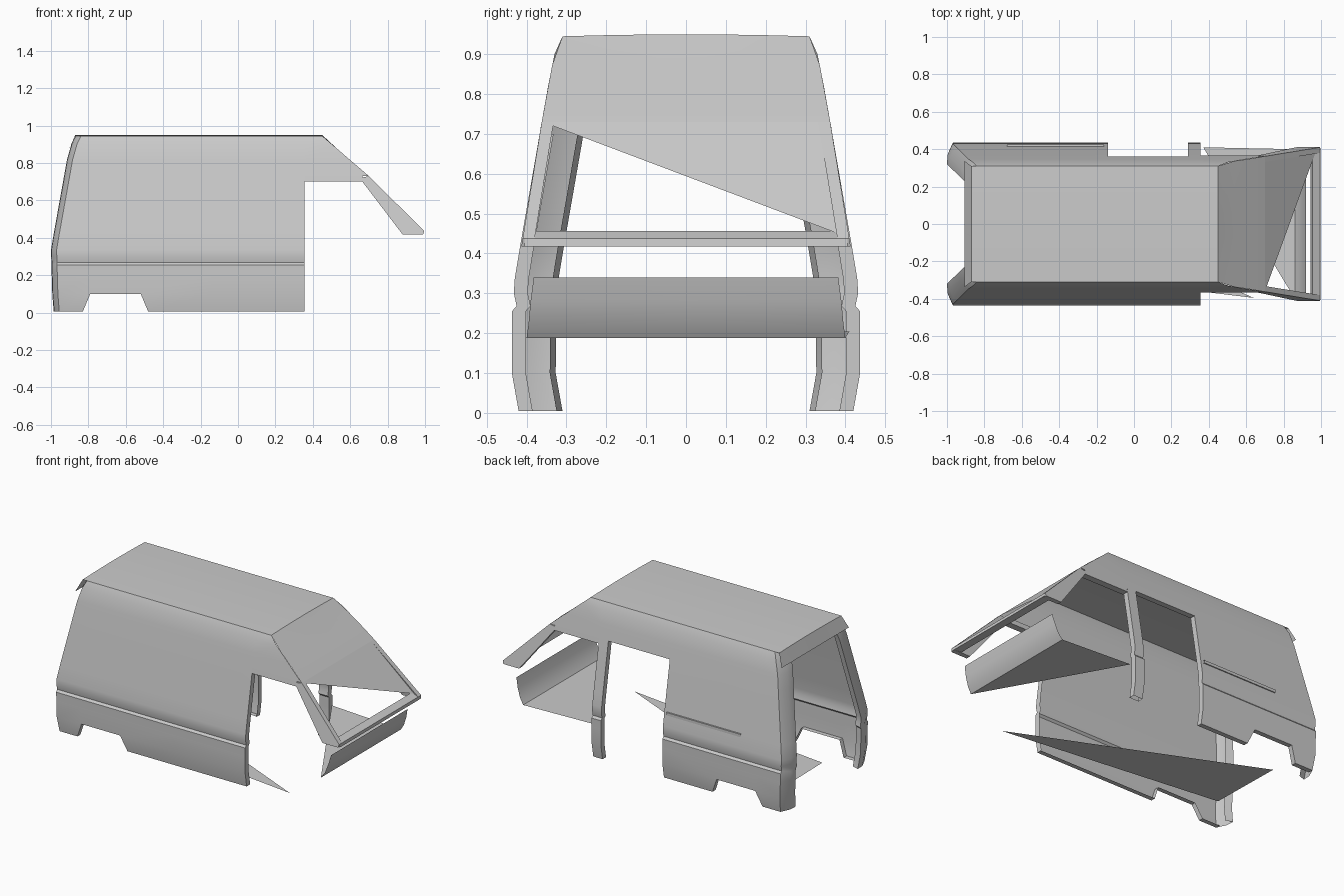
import bpy, bmesh, math

if "Cube" in bpy.data.objects:
    bpy.data.objects.remove(bpy.data.objects["Cube"])

# Body half-width by height: (z, y)
PROFILE = [(0.005, .42), (.1, .437), (.2, .436), (.255, .437), (.268, .425), (.3, .432),
           (.335, .43), (.42, .416), (.73, .362), (.82, .346), (.9, .33), (.945, .31)]
ZS = [p[0] for p in PROFILE]
TOP = .945


def lerp_table(table, v):
    if v <= table[0][0]:
        return table[0][1]
    for (a, p), (b, q) in zip(table, table[1:]):
        if v <= b:
            return p + (q - p) * (v - a) / (b - a)
    return table[-1][1]


def width(z):
    return lerp_table(PROFILE, z)


def rear(z):
    return lerp_table([(0, -.985), (.1, -.993), (.34, -1), (.87, -.905), (TOP, -.87)], z)


def front(z):
    return lerp_table([(.73, .70), (TOP, .45)], z)


def make(name, verts, faces, angle=35):
    mesh = bpy.data.meshes.new(name)
    mesh.from_pydata(verts, [], faces)
    bm = bmesh.new()
    bm.from_mesh(mesh)
    bmesh.ops.remove_doubles(bm, verts=bm.verts, dist=.0005)
    loose = [v for v in bm.verts if not v.link_faces]
    bmesh.ops.delete(bm, geom=loose, context='VERTS')
    bmesh.ops.recalc_face_normals(bm, faces=bm.faces)
    bm.to_mesh(mesh)
    bm.free()
    ob = bpy.data.objects.new(name, mesh)
    bpy.context.collection.objects.link(ob)
    bpy.ops.object.select_all(action='DESELECT')
    bpy.context.view_layer.objects.active = ob
    ob.select_set(True)
    bpy.ops.object.shade_smooth_by_angle(angle=math.radians(angle))
    return ob


def loft(name, rows, angle=35):
    n = len(rows[0])
    faces = [(i * n + j, i * n + j + 1, (i + 1) * n + j + 1, (i + 1) * n + j)
             for i in range(len(rows) - 1) for j in range(n - 1)]
    return make(name, [v for r in rows for v in r], faces, angle)


def column(c, z, s):
    """Point on body side for column c at height z."""
    w = width(z)
    low = z < .05
    if c == 0:
        return (rear(z), s * (w - .11), z)
    if c == 1:
        return (rear(z) + .003, s * (w - .06), z)
    if c == 2:
        return (rear(z) + .03, s * w, z)
    if c == 3:
        return (-.83 if low else -.79, s * w, z)
    if c == 4:
        return (-.48 if low else -.52, s * w, z)
    if c == 8:
        return (front(z), s * w, z)
    return ((-.14, .29, .355)[c - 5], s * w, z)


def side_body(name, s, sliding_door):
    verts, faces = [], []
    for z in ZS:
        verts += [column(c, z, s) for c in range(9)]
    for r in range(len(ZS) - 1):
        for c in range(8):
            below_header = ZS[r] < .72
            if c == 3 and r == 0:                              # wheel arch
                continue
            if c == 7 and below_header:                        # cab door opening
                continue
            if c == 5 and sliding_door and below_header:       # sliding door opening
                continue
            i = r * 9 + c
            faces.append((i, i + 1, i + 10, i + 9))
    return make(name, verts, faces)


def jamb(name, path, s, depth):
    """Inward return strip following an opening edge."""
    pts = []
    for (x0, z0), (x1, z1) in zip(path, path[1:]):
        pts.append((x0, z0))
        if abs(z1 - z0) > .15:
            mids = [z for z in ZS if min(z0, z1) < z < max(z0, z1)]
            for z in (mids if z1 > z0 else mids[::-1]):
                pts.append((x0 + (x1 - x0) * (z - z0) / (z1 - z0), z))
    pts.append(path[-1])
    return loft(name, [[(x, s * width(z), z), (x, s * (width(z) - depth), z)] for x, z in pts], 30)


# Side panels with rounded rear corners
side_body("front_side_panel", -1, False)
side_body("back_side_panel", 1, True)

# Roof with rear lip and sloping front cap
ts = [-1, -.6, -.2, .2, .6, 1]
roof_line = [(-.905, .87, .25), (-.87, TOP, .31), (-.3, TOP, .31), (.45, TOP, .31),
             (.535, .872, .336), (.62, .801, .349), (.70, .73, .362)]
loft("roof", [[(x, t * w, z + .005 * (1 - t * t) * (z > .9)) for t in ts]
              for x, z, w in roof_line])
for s, side in ((-1, "front"), (1, "back")):
    make(side + "_rear_roof_corner",
         [(-.905, s * .25, .87), (-.87, s * .31, TOP), (-.905, s * width(.87), .87)], [(0, 1, 2)])

# Remaining half of the windscreen
make("windscreen_panel", [(.70, -.36, .73), (.70, .362, .73), (.975, .395, .445)], [(0, 1, 2)])

for s, side in ((-1, "front"), (1, "back")):
    # Windscreen pillar: four-sided bar from header to cowl
    outline = [(.65, .72, .364), (.70, .73, .362), (.995, .437, .41), (.99, .418, .413), (.88, .418, .413)]
    n = len(outline)
    v = [(x, s * y, z) for x, z, y in outline] + [(x, s * (y - .03), z) for x, z, y in outline]
    make(side + "_windscreen_pillar", v,
         [tuple(range(n)), tuple(range(n, 2 * n))] +
         [(i, (i + 1) % n, (i + 1) % n + n, i + n) for i in range(n)], 20)
    # Header rail over the cab door
    loft(side + "_door_header",
         [[(x, s * .362, .73), (x, s * .367, .70), (x, s * .325, .70), (x, s * .325, .73)]
          for x in (.355, .665)], 20)
    # Edge returns: sill, wheel arch and rear opening
    end = -.14 if s > 0 else .355
    z0 = ZS[0]
    jamb(side + "_sill_return",
         [(-.955, z0), (-.83, z0), (-.79, .1), (-.52, .1), (-.48, z0), (end, z0)], s, .03)
    loft(side + "_rear_opening_return",
         [[(rear(z), s * (width(z) - .11), z), (rear(z) + .045, s * (width(z) - .095), z)]
          for z in ZS[:-1]])
    jamb(side + "_cab_door_jamb", [(.355, z0), (.355, .70)], s, .035)

# Sliding door opening and centre pillar
jamb("sliding_door_jamb", [(-.14, .005), (-.14, .73), (.29, .73), (.29, .005)], 1, .035)
loft("centre_pillar_inner", [[(x, width(z) - .035, z) for x in (.29, .355)] for z in ZS if z < .74])

# Sliding door rail
bm_rail = [(-.16, .413), (-.68, .413)]
loft("sliding_door_rail",
     [[(x, width(z) - .004, z + .01), (x, width(z) + .008, z + .01),
       (x, width(z) + .008, z - .008), (x, width(z) - .004, z - .008)] for x, z in bm_rail], 20)

# Cowl bar below the windscreen
loft("cowl_bar", [[(.945, y, .42), (.955, y, .457), (.995, y, .437), (1.0 - .003, y, .418), (.945, y, .42)]
                  for y in (-.405, 0, .405)], 30)

# Nose panel and its floor triangle
loft("nose_panel", [[(.86, y * .40, .188), (.885, y * .395, .225), (.905, y * .39, .28), (.92, y * .382, .34)]
                    for y in (-1, 0, 1)], 40)
make("cab_floor", [(.86, -.40, .188), (.86, .40, .188), (.37, .41, .205)], [(0, 1, 2)])

# Load floor
make("load_floor", [(.64, -.395, .03), (-.81, .25, .03), (-.8, -.22, .03)], [(0, 1, 2)])
